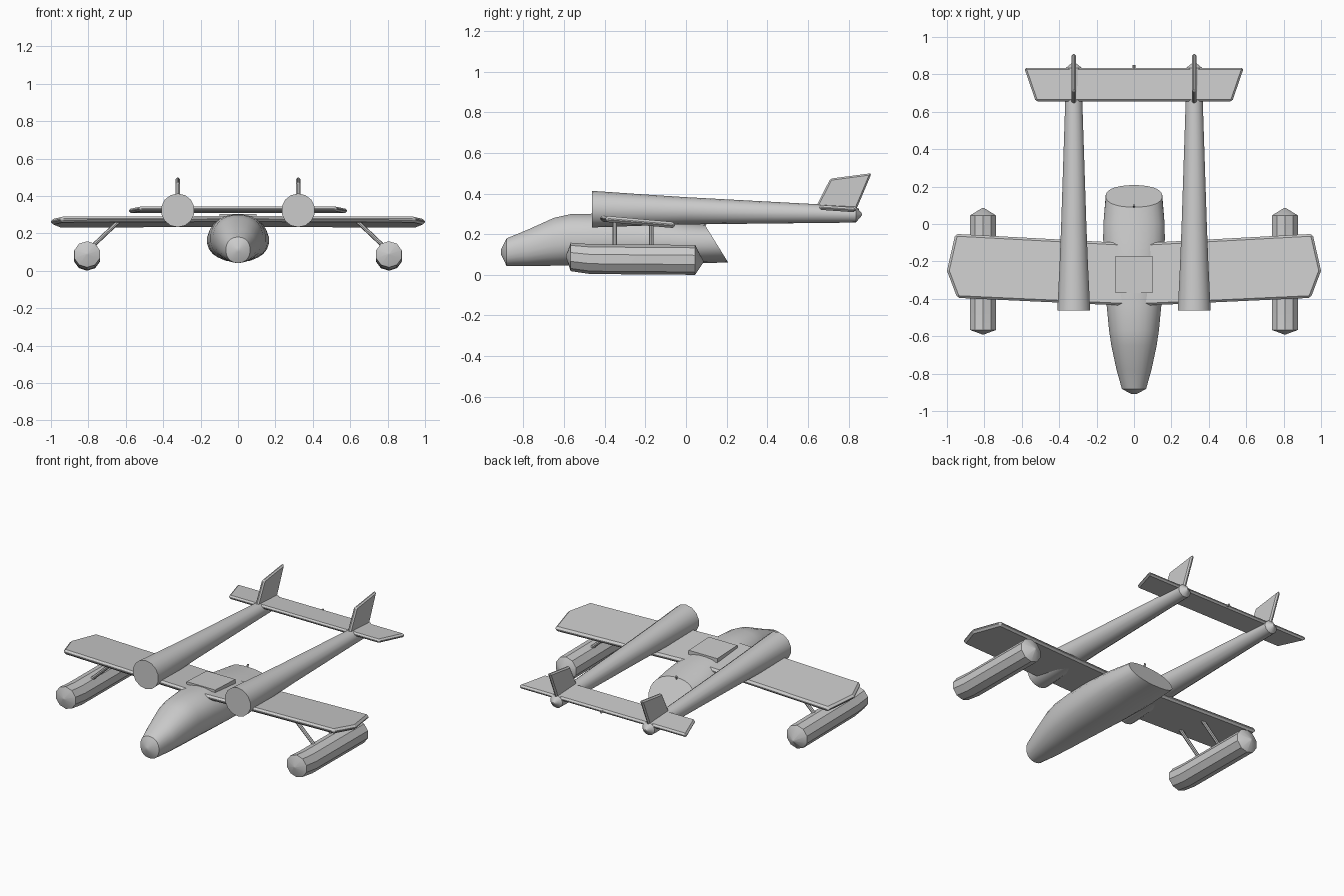
import bpy, bmesh
from math import sin, cos, pi, copysign
from mathutils import Vector

if "Cube" in bpy.data.objects:
    bpy.data.objects.remove(bpy.data.objects["Cube"])


def finish(bm, name, angle=None):
    bmesh.ops.recalc_face_normals(bm, faces=bm.faces[:])
    me = bpy.data.meshes.new(name)
    bm.to_mesh(me)
    bm.free()
    ob = bpy.data.objects.new(name, me)
    bpy.context.collection.objects.link(ob)
    if angle:
        bpy.ops.object.select_all(action='DESELECT')
        ob.select_set(True)
        bpy.context.view_layer.objects.active = ob
        bpy.ops.object.shade_smooth_by_angle(angle=angle)
    return ob


def loft(name, rings, n, cx=0, power=2, slant=None):
    """Skin rings (y, bottom, top, half_width) along y; slant moves the last ring by height."""
    bm = bmesh.new()
    loops = []
    for i, (y, lo, hi, rx) in enumerate(rings):
        loop = []
        for k in range(n):
            a = 2 * pi * (k + 0.5) / n
            c, s = [copysign(abs(v) ** (2 / power), v) for v in (cos(a), sin(a))]
            z = (lo + hi) / 2 + s * (hi - lo) / 2
            dy = slant * (hi - z) if slant and i == len(rings) - 1 else 0
            loop.append(bm.verts.new((cx + c * rx, y + dy, z)))
        loops.append(loop)
    for a, b in zip(loops, loops[1:]):
        for k in range(n):
            bm.faces.new((a[k], a[(k + 1) % n], b[(k + 1) % n], b[k]))
    bm.faces.new(loops[0])
    bm.faces.new(loops[-1])
    return finish(bm, name, 0.6)


def plate(name, outline, thickness, bevel, place):
    """Flat panel from a 2D outline; place(u, v, w) maps it into space, w being the thickness."""
    bm = bmesh.new()
    sides = [[bm.verts.new(place(u, v, w)) for u, v in outline] for w in (-thickness / 2, thickness / 2)]
    for s in sides:
        bm.faces.new(s)
    n = len(outline)
    for k in range(n):
        j = (k + 1) % n
        bm.faces.new((sides[0][k], sides[0][j], sides[1][j], sides[1][k]))
    ob = finish(bm, name)
    if bevel:
        m = ob.modifiers.new('edge_bevel', 'BEVEL')
        m.width = bevel
        m.limit_method = 'ANGLE'
        m.angle_limit = 0.9
    return ob


def rod(name, a, b, r, n=8):
    a, b = Vector(a), Vector(b)
    bpy.ops.mesh.primitive_cylinder_add(vertices=n, radius=r, depth=(b - a).length, location=(a + b) / 2)
    ob = bpy.context.object
    ob.name = name
    ob.rotation_euler = (b - a).to_track_quat('Z', 'Y').to_euler()
    return ob


def both_sides(right):
    return [(-x, y) for x, y in reversed(right)] + right


# Cabin pod with obliquely cut tail
loft('fuselage', [(-0.91, 0.10, 0.125, 0.012), (-0.882, 0.042, 0.18, 0.065), (-0.78, 0.042, 0.222, 0.094),
                  (-0.65, 0.044, 0.281, 0.122), (-0.57, 0.046, 0.299, 0.134), (-0.44, 0.046, 0.302, 0.147),
                  (-0.25, 0.046, 0.295, 0.16), (-0.08, 0.05, 0.275, 0.166), (0.0, 0.055, 0.262, 0.165),
                  (0.09, 0.06, 0.25, 0.152)], 24, power=2.25, slant=0.62)
rod('tail_pin', (0, 0.085, 0.23), (0, 0.10, 0.262), 0.006)

# Wing, leading edge raised, with pointed tips
wing_right = [(0.08, -0.435), (0.945, -0.395), (1.0, -0.25), (0.955, -0.053), (0.08, -0.10)]
plate('wing', both_sides(wing_right), 0.03, 0.012,
      lambda x, y, w: (x, y, 0.245 - 0.09 * (y + 0.06) + w))

# Roof hatch
plate('roof_hatch', both_sides([(0.1, -0.37), (0.1, -0.17)]), 0.03, 0,
      lambda x, y, w: (x, y, 0.285 - 0.04 * (y + 0.27) + w))

# Tailplane joining the booms
plate('tailplane', both_sides([(0.525, 0.655), (0.587, 0.835)]), 0.024, 0.01,
      lambda x, y, w: (x, y, 0.332 - 0.07 * (y - 0.655) + w))
rod('tailplane_pin', (0, 0.82, 0.319), (0, 0.85, 0.319), 0.007)

for side, s in (('left', -1), ('right', 1)):
    # Tail boom and fin
    loft(side + '_boom', [(-0.462, 0.233, 0.413, 0.09), (-0.2, 0.242, 0.395, 0.077), (0.0, 0.248, 0.382, 0.069),
                          (0.65, 0.255, 0.347, 0.047), (0.835, 0.257, 0.337, 0.043),
                          (0.865, 0.292, 0.302, 0.005)], 14, s * 0.322)
    plate(side + '_fin', [(0.64, 0.335), (0.71, 0.473), (0.913, 0.5), (0.835, 0.315)], 0.022, 0.008,
          lambda y, z, w: (s * 0.322 + w, y, z))
    # Wing float and its struts
    loft(side + '_float', [(-0.59, 0.085, 0.095, 0.006), (-0.567, 0.018, 0.158, 0.072), (-0.47, 0.004, 0.151, 0.074),
                           (0.045, 0.0, 0.147, 0.074), (0.085, 0.06, 0.07, 0.006)], 10, s * 0.807)
    for place, y in (('front', -0.35), ('rear', -0.17)):
        rod(f'{side}_{place}_strut', (s * 0.64, y, 0.262), (s * 0.79, y, 0.12), 0.011)
